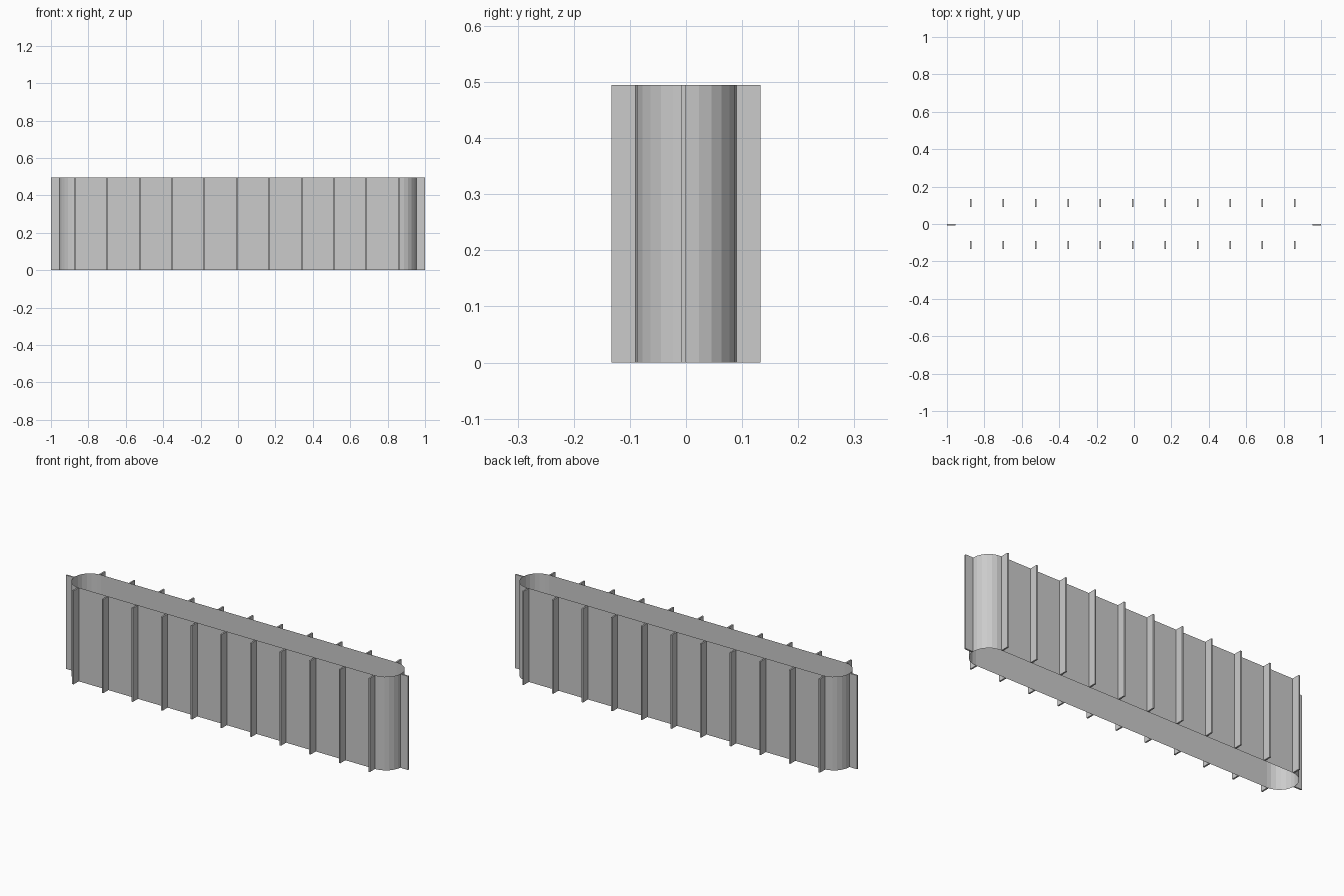
import bpy, bmesh
from math import sin, cos, pi

if "Cube" in bpy.data.objects:
    bpy.data.objects.remove(bpy.data.objects["Cube"])

H = 0.495      # height
R = 0.09       # end radius
CX = 0.865     # arc centre offset
T = 0.008      # fin thickness
REACH = 0.133  # outer y of side fins


def finish(name, bm):
    mesh = bpy.data.meshes.new(name)
    bm.to_mesh(mesh)
    bm.free()
    obj = bpy.data.objects.new(name, mesh)
    bpy.context.collection.objects.link(obj)
    return obj


def box(name, x0, x1, y0, y1):
    bm = bmesh.new()
    bmesh.ops.create_cube(bm, size=1)
    for v in bm.verts:
        v.co.x = x1 if v.co.x > 0 else x0
        v.co.y = y1 if v.co.y > 0 else y0
        v.co.z = H if v.co.z > 0 else 0
    return finish(name, bm)


# Open, thin stadium-shaped wall with faceted round ends
SEG = 12
outline = []
for side, start in ((1, -pi / 2), (-1, pi / 2)):
    for i in range(SEG + 1):
        a = start + pi * i / SEG
        outline.append((side * CX + R * cos(a), R * sin(a)))
bm = bmesh.new()
low = [bm.verts.new((x, y, 0)) for x, y in outline]
top = [bm.verts.new((x, y, H)) for x, y in outline]
n = len(outline)
for i in range(n):
    j = (i + 1) % n
    bm.faces.new((low[i], low[j], top[j], top[i]))
finish("oval_wall", bm)

# Rows of vertical fins along both long sides
for k in range(11):
    x = -0.872 + 0.1732 * k
    box(f"front_fin_{k + 1}", x - T / 2, x + T / 2, -REACH, -R)
    box(f"back_fin_{k + 1}", x - T / 2, x + T / 2, R, REACH)

# Single fin at each rounded end
box("left_end_fin", -1, -CX - R, -0.009, -0.001)
box("right_end_fin", CX + R, 1, -0.009, -0.001)
